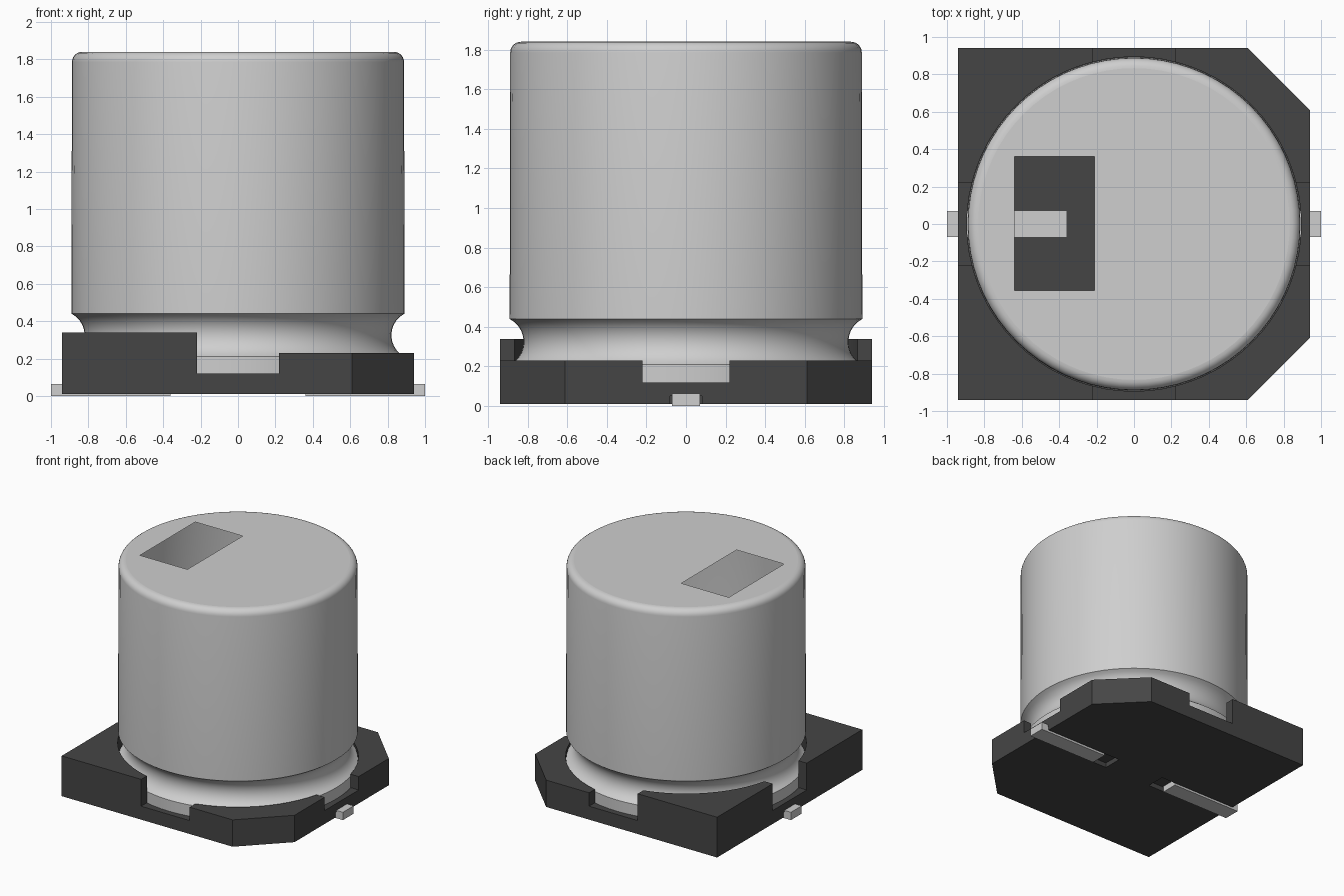
import bpy, bmesh, math

cube = bpy.data.objects.get("Cube")
if cube:
    bpy.data.objects.remove(cube, do_unlink=True)


def material(name, rgb, rough):
    m = bpy.data.materials.new(name)
    m.use_nodes = True
    m.diffuse_color = (*rgb, 1)
    bsdf = m.node_tree.nodes["Principled BSDF"]
    bsdf.inputs["Base Color"].default_value = (*rgb, 1)
    bsdf.inputs["Roughness"].default_value = rough
    return m


METAL = material("light grey metal", (0.62, 0.62, 0.62), 0.5)
PLASTIC = material("dark grey plastic", (0.06, 0.06, 0.06), 0.6)


def add(name, bm, mat):
    me = bpy.data.meshes.new(name)
    bm.to_mesh(me)
    bm.free()
    me.materials.append(mat)
    ob = bpy.data.objects.new(name, me)
    bpy.context.collection.objects.link(ob)
    return ob


def prism(name, outline, z0, z1, mat):
    """Extrude a flat outline from z0 up to z1."""
    bm = bmesh.new()
    face = bm.faces.new([bm.verts.new((x, y, z0)) for x, y in outline])
    up = bmesh.ops.extrude_face_region(bm, geom=[face])["geom"]
    for v in up:
        if isinstance(v, bmesh.types.BMVert):
            v.co.z = z1
    bmesh.ops.recalc_face_normals(bm, faces=bm.faces)
    return add(name, bm, mat)


def rect(x0, x1, y0, y1):
    return [(x0, y0), (x1, y0), (x1, y1), (x0, y1)]


def circle(r, n):
    return [(r * math.cos(2 * math.pi * i / n), r * math.sin(2 * math.pi * i / n)) for i in range(n)]


def activate(ob):
    bpy.ops.object.select_all(action="DESELECT")
    ob.select_set(True)
    bpy.context.view_layer.objects.active = ob


def cut(target, outline, z0, z1):
    cutter = prism("cutter", outline, z0, z1, PLASTIC)
    cutter.hide_render = True
    mod = target.modifiers.new("cut", "BOOLEAN")
    mod.operation = "DIFFERENCE"
    mod.solver = "EXACT"
    mod.object = cutter
    activate(target)
    bpy.ops.object.modifier_apply(modifier=mod.name)
    bpy.data.objects.remove(cutter, do_unlink=True)


# Base: square with two chamfered corners on the +x side
H, C, SEG = 0.94, 0.61, 72
base = prism("base", [(-H, -H), (C, -H), (H, -C), (H, C), (C, H), (-H, H)], 0.01, 0.34, PLASTIC)
cut(base, rect(0, 1.2, -1.2, 1.2), 0.23, 0.6)             # lower +x half
cut(base, rect(-0.22, 0.22, -1.2, 1.2), 0.12, 0.6)        # front and back notches
cut(base, rect(-1.2, 1.2, -0.22, 0.22), 0.12, 0.6)        # side notches
cut(base, circle(0.894, SEG), 0.06, 0.6)                  # seat for the can
for s in (-1, 1):                                         # channels under the base
    x0, x1 = sorted((s * 0.22, s * 1.2))
    cut(base, rect(x0, x1, -0.08, 0.08), -0.1, 0.05)
activate(base)
bpy.ops.object.shade_smooth_by_angle(angle=math.radians(20))

# Leads
for s, side in ((1, "left"), (-1, "right")):
    x0, x1 = sorted((s * 0.36, s * 1.0))
    prism(side + "_lead", rect(x0, x1, -0.07, 0.07), 0.0, 0.064, METAL)

# Can: open-bottomed shell with a crimped groove and a rounded rim
R, TOP, BEV = 0.888, 1.84, 0.055
profile = [(R, 0.07)]
half = math.radians(63)
for i in range(11):
    a = -half + 2 * half * i / 10
    profile.append((0.949 - 0.129 * math.cos(a), 0.325 + 0.129 * math.sin(a)))
for i in range(7):
    a = math.pi / 2 * i / 6
    profile.append((R - BEV + BEV * math.cos(a), TOP - BEV + BEV * math.sin(a)))

bm = bmesh.new()
rings = [[bm.verts.new((x, y, z)) for x, y in circle(r, SEG)] for r, z in profile]
for lo, hi in zip(rings, rings[1:]):
    for i in range(SEG):
        j = (i + 1) % SEG
        bm.faces.new((lo[i], lo[j], hi[j], hi[i])).smooth = True

# Top of the can with a rectangular opening
rim = [bm.edges.get((rings[-1][i], rings[-1][(i + 1) % SEG])) for i in range(SEG)]
hole = [bm.verts.new((x, y, TOP)) for x, y in rect(-0.64, -0.21, -0.355, 0.36)]
hole_edges = [bm.edges.new((hole[i], hole[(i + 1) % 4])) for i in range(4)]
lid = bmesh.ops.triangle_fill(bm, edges=rim + hole_edges, use_beauty=True, normal=(0, 0, 1))["geom"]
for f in lid:
    if isinstance(f, bmesh.types.BMFace):
        f.normal_update()
        if f.normal.z < 0:
            f.normal_flip()
for e in rim:
    e.smooth = False
can = add("can", bm, METAL)
activate(can)
bpy.ops.object.shade_smooth_by_angle(angle=math.radians(30), keep_sharp_edges=True)
